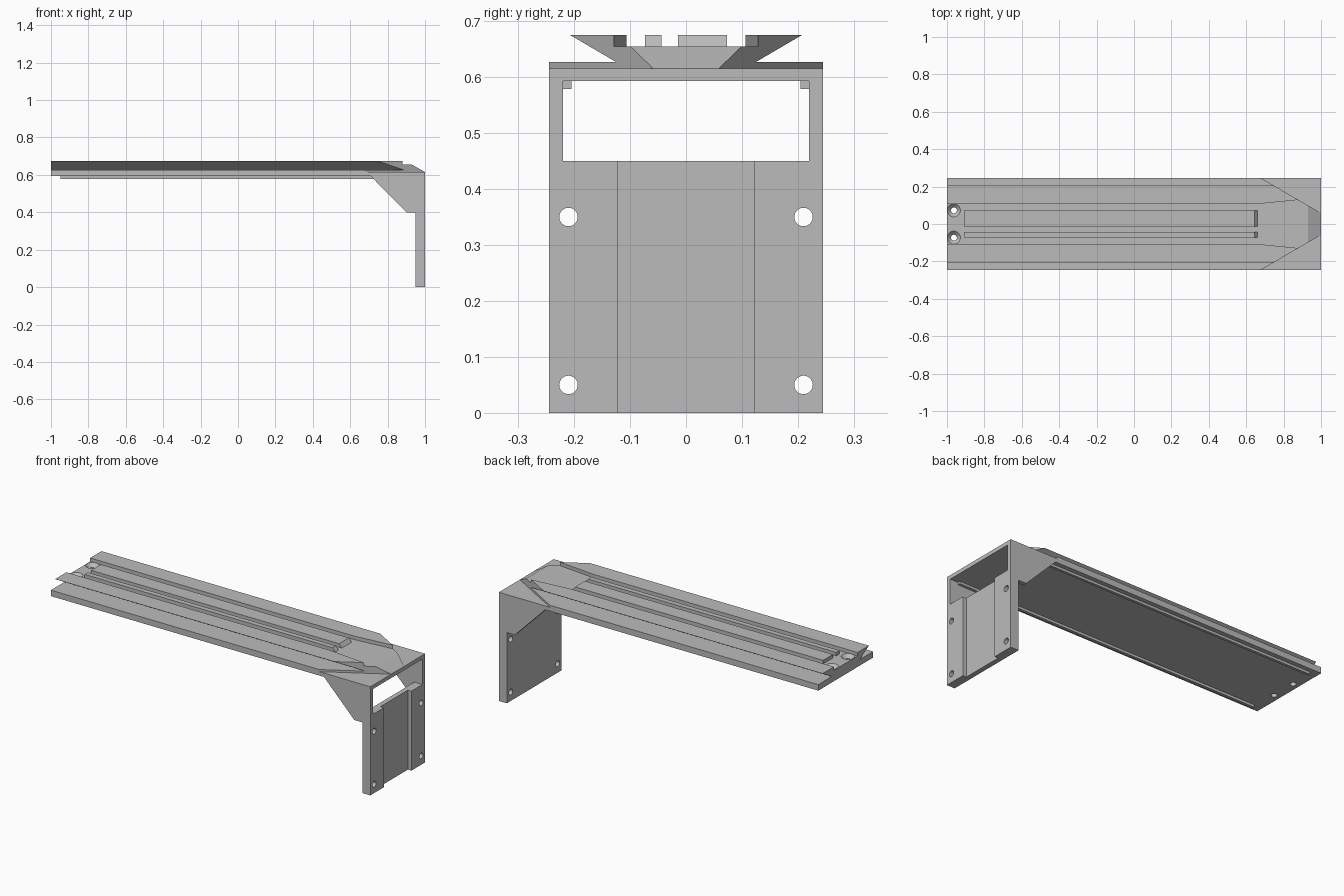
import bpy
import bmesh
from math import radians
from mathutils import Matrix, Vector

if "Cube" in bpy.data.objects:
    bpy.data.objects.remove(bpy.data.objects["Cube"], do_unlink=True)

grey = bpy.data.materials.new("plain grey")
grey.use_nodes = True
colour = (0.5, 0.5, 0.5, 1)
grey.diffuse_color = colour
grey.node_tree.nodes["Principled BSDF"].inputs["Base Color"].default_value = colour


def make(name, bm):
    bmesh.ops.recalc_face_normals(bm, faces=bm.faces)
    mesh = bpy.data.meshes.new(name)
    bm.to_mesh(mesh)
    bm.free()
    mesh.materials.append(grey)
    obj = bpy.data.objects.new(name, mesh)
    bpy.context.collection.objects.link(obj)
    return obj


def prism_mesh(points, axis, start, end):
    """Extrude a 2D outline along one axis; the outline uses the other two in order."""
    def place(p, depth):
        co = list(p)
        co.insert("xyz".index(axis), depth)
        return co
    bm = bmesh.new()
    face = bm.faces.new([bm.verts.new(place(p, start)) for p in points])
    out = bmesh.ops.extrude_face_region(bm, geom=[face])
    moved = [v for v in out["geom"] if isinstance(v, bmesh.types.BMVert)]
    bmesh.ops.translate(bm, verts=moved, vec=Vector(place((0, 0), end - start)))
    return bm


def prism(name, points, axis, start, end):
    return make(name, prism_mesh(points, axis, start, end))


def cone(name, r1, r2, depth, matrix):
    bm = bmesh.new()
    bmesh.ops.create_cone(bm, cap_ends=True, segments=32, radius1=r1,
                          radius2=r2, depth=depth, matrix=matrix)
    return make(name, bm)


def cut(obj, cutter):
    mod = obj.modifiers.new("cut", "BOOLEAN")
    mod.operation = "DIFFERENCE"
    mod.solver = "EXACT"
    mod.object = cutter
    bpy.context.view_layer.objects.active = obj
    bpy.ops.object.modifier_apply(modifier="cut")


def rect(a0, a1, b0, b1):
    return [(a0, b0), (a1, b0), (a1, b1), (a0, b1)]


def mirrored(half):
    return half + [(a, -b) for a, b in reversed(half)]


HALF = 0.245        # half width of the bracket
STEP = 0.615        # top of the lower deck
FLOOR = 0.655       # channel floor between the rails
TOP = 0.675         # top of the rails
cutters = []

# Lower deck
deck = prism("deck", rect(-HALF, HALF, 0.593, STEP), "x", -1, 1)

# Dovetail rail body, with its nose cut to an arrow shape and a sloping tip
half = [(HALF, STEP), (HALF, 0.627), (0.125, 0.627), (0.207, TOP)]
outline = half + [(-y, z) for y, z in reversed(half)]
bm = prism_mesh(outline, "x", -1, 1)
planes = [((0.68, s * HALF, 0), (0.175, s * 0.3, 0)) for s in (1, -1)]
planes.append(((0.93, 0, FLOOR), (0.04, 0, 0.07)))
for point, normal in planes:
    out = bmesh.ops.bisect_plane(bm, geom=bm.verts[:] + bm.edges[:] + bm.faces[:],
                                 plane_co=point, plane_no=normal, clear_outer=True)
    edges = [e for e in out["geom_cut"] if isinstance(e, bmesh.types.BMEdge)]
    bmesh.ops.edgenet_fill(bm, edges=edges)
rail = make("dovetail_rail", bm)

# Channel along the rail, widening towards the nose
channel = prism("channel_cutter",
                mirrored([(-1.1, 0.106), (0.65, 0.106), (0.89, 0.13), (1.1, 0.15)]),
                "z", FLOOR, 0.75)
cut(rail, channel)
cutters.append(channel)

# Countersunk screw holes at the far end
for y in (-0.073, 0.073):
    at = Vector((-0.963, y, 0))
    bore = cone("bore_cutter", 0.016, 0.016, 0.3,
                Matrix.Translation(at + Vector((0, 0, 0.62))))
    sink = cone("sink_cutter", 0.014, 0.036, 0.022,
                Matrix.Translation(at + Vector((0, 0, FLOOR - 0.01))))
    cut(deck, bore)
    cut(rail, bore)
    cut(rail, sink)
    cutters += [bore, sink]

# Guide bars in the channel, each with a steep ramp at its end
for name, y0, y1 in (("wide_guide_bar", -0.014, 0.073), ("narrow_guide_bar", -0.073, -0.044)):
    prism(name, [(-0.91, FLOOR), (0.66, FLOOR), (0.643, TOP), (-0.91, TOP)], "y", y0, y1)

# Upright mounting plate with a shallow centre recess and bolt holes
plate = prism("mounting_plate",
              mirrored([(0.95, HALF), (1, HALF), (1, 0.122), (0.978, 0.122)]),
              "z", 0, 0.45)
for y in (-0.21, 0.21):
    for z in (0.05, 0.35):
        bolt = cone("bolt_cutter", 0.0165, 0.0165, 0.3,
                    Matrix.Translation((0.97, y, z)) @ Matrix.Rotation(radians(90), 4, "Y"))
        cut(plate, bolt)
        cutters.append(bolt)

# Side gussets and the thin ribs under the deck
gusset = [(0.71, 0.593), (0.9, 0.4), (0.95, 0.4), (0.95, 0.45), (1, 0.45), (1, 0.593)]
for side, s in (("left", 1), ("right", -1)):
    prism(side + "_gusset", gusset, "y", s * 0.22, s * HALF)
    prism(side + "_rib", rect(-0.95, 0.95, 0.579, 0.593), "y", s * 0.205, s * 0.22)

for c in cutters:
    bpy.data.objects.remove(c, do_unlink=True)
